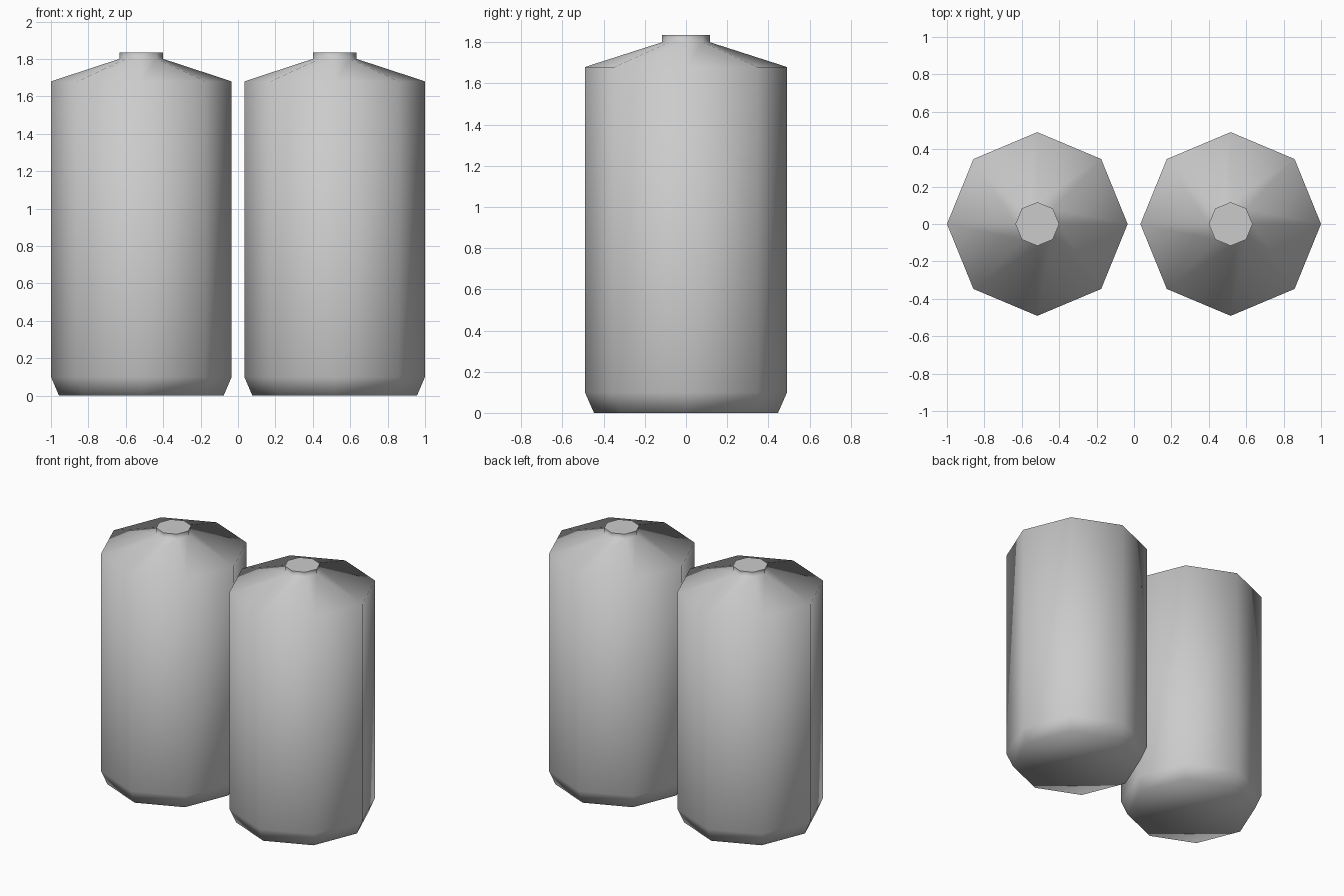
import bpy, bmesh, math

if "Cube" in bpy.data.objects:
    bpy.data.objects.remove(bpy.data.objects["Cube"])

SIDES = 8
# Tank profile from base to cap: x radius, y radius, height
PROFILE = [
    (0.440, 0.447, 0.0),
    (0.483, 0.491, 0.10),
    (0.483, 0.491, 1.68),
    (0.117, 0.117, 1.80),
    (0.117, 0.117, 1.835),
]


def make_tank(name, x):
    bm = bmesh.new()
    rings = []
    for rx, ry, z in PROFILE:
        angles = [2 * math.pi * i / SIDES for i in range(SIDES)]
        rings.append([bm.verts.new((rx * math.cos(a), ry * math.sin(a), z)) for a in angles])
    # Walls, chamfered foot, sloping roof and neck
    for low, high in zip(rings, rings[1:]):
        for i in range(SIDES):
            j = (i + 1) % SIDES
            bm.faces.new((low[i], low[j], high[j], high[i]))
    # Flat base and lid
    bm.faces.new(rings[0][::-1])
    bm.faces.new(rings[-1])
    mesh = bpy.data.meshes.new(name)
    bm.to_mesh(mesh)
    bm.free()
    obj = bpy.data.objects.new(name, mesh)
    obj.location.x = x
    bpy.context.collection.objects.link(obj)
    # Smooth body, crisp lid edge
    bpy.ops.object.select_all(action='DESELECT')
    obj.select_set(True)
    bpy.context.view_layer.objects.active = obj
    bpy.ops.object.shade_smooth_by_angle(angle=math.radians(80))


# Matching pair of tanks
make_tank("left_tank", -0.517)
make_tank("right_tank", 0.517)
